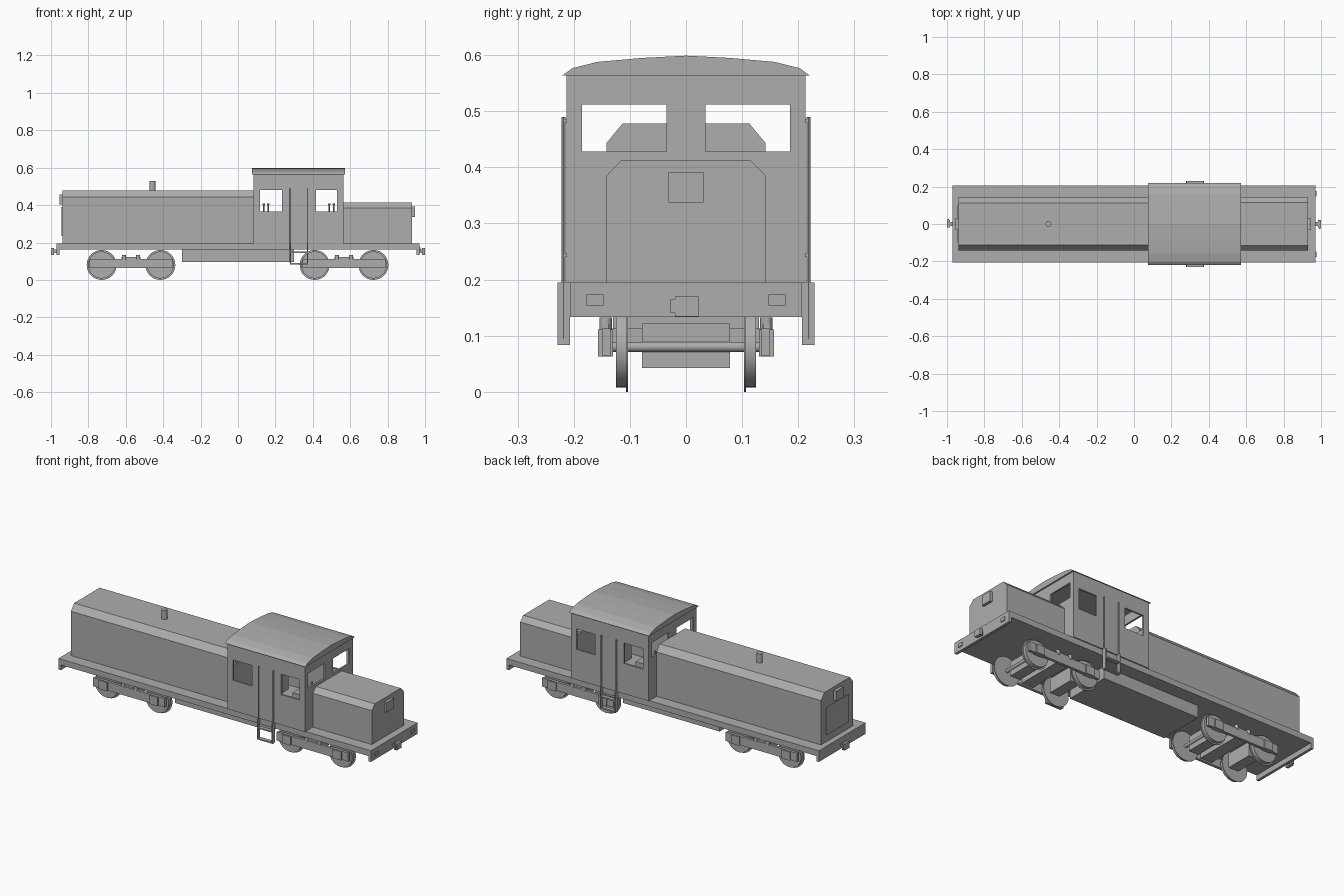
import bpy, bmesh, math
from mathutils import Matrix, Vector

if "Cube" in bpy.data.objects:
    bpy.data.objects.remove(bpy.data.objects["Cube"])

grey = bpy.data.materials.new("body grey")
grey.diffuse_color = (0.42, 0.42, 0.42, 1)
grey.use_nodes = True
grey.node_tree.nodes["Principled BSDF"].inputs["Base Color"].default_value = grey.diffuse_color


def finish(name, bm):
    bmesh.ops.recalc_face_normals(bm, faces=bm.faces)
    me = bpy.data.meshes.new(name)
    bm.to_mesh(me)
    bm.free()
    me.materials.append(grey)
    ob = bpy.data.objects.new(name, me)
    bpy.context.collection.objects.link(ob)
    return ob


def box(name, x0, x1, y0, y1, z0, z1):
    bm = bmesh.new()
    bmesh.ops.create_cube(bm, size=1)
    size = Vector((x1 - x0, abs(y1 - y0), z1 - z0))
    mid = Vector(((x0 + x1) / 2, (y0 + y1) / 2, (z0 + z1) / 2))
    for v in bm.verts:
        v.co = v.co * size + mid
    return finish(name, bm)


def cyl(name, center, r, length, axis='Z', n=32):
    bm = bmesh.new()
    rot = Matrix.Rotation(math.pi / 2, 4, 'X') if axis == 'Y' else Matrix()
    bmesh.ops.create_cone(bm, cap_ends=True, segments=n, radius1=r, radius2=r,
                          depth=length, matrix=Matrix.Translation(center) @ rot)
    ob = finish(name, bm)
    ob.data.shade_smooth()
    ob.data.set_sharp_from_angle(angle=math.radians(35))
    return ob


def prism(name, x0, x1, half):
    """Extrude a (y, z) half profile, mirrored in y, along x."""
    pts = half + [(-y, z) for y, z in reversed(half) if y > 0]
    bm = bmesh.new()
    f = bm.faces.new([bm.verts.new((x0, y, z)) for y, z in pts])
    ext = bmesh.ops.extrude_face_region(bm, geom=[f])["geom"]
    bmesh.ops.translate(bm, vec=(x1 - x0, 0, 0),
                        verts=[v for v in ext if isinstance(v, bmesh.types.BMVert)])
    return finish(name, bm)


def wall(name, us, vs, holes, place, inward):
    """Thin wall from a grid of cells, leaving the hole cells open."""
    bm = bmesh.new()
    grid = [[bm.verts.new(place(u, v)) for v in vs] for u in us]
    for i in range(len(us) - 1):
        for j in range(len(vs) - 1):
            if (i, j) not in holes:
                bm.faces.new((grid[i][j], grid[i + 1][j], grid[i + 1][j + 1], grid[i][j + 1]))
    ext = bmesh.ops.extrude_face_region(bm, geom=bm.faces[:], use_keep_orig=True)["geom"]
    bmesh.ops.translate(bm, vec=inward,
                        verts=[v for v in ext if isinstance(v, bmesh.types.BMVert)])
    bmesh.ops.dissolve_limit(bm, angle_limit=0.01, verts=bm.verts[:], edges=bm.edges[:])
    return finish(name, bm)


# frame: deck, end beams, couplers, centre tank
box("deck", -0.97, 0.97, -0.207, 0.207, 0.162, 0.195)
box("centre_tank", -0.30, 0.30, -0.13, 0.13, 0.095, 0.162)
for s in (-1, 1):
    def ends(name, a, b, y0, y1, z0, z1):
        box(name, min(s * a, s * b), max(s * a, s * b), y0, y1, z0, z1)
    ends("end_beam", 0.955, 0.97, -0.207, 0.207, 0.133, 0.195)
    ends("coupler_shank", 0.965, 0.988, -0.01, 0.01, 0.143, 0.162)
    ends("coupler_head", 0.984, 1.0, -0.02, 0.022, 0.134, 0.17)
    ends("coupler_knuckle", 0.988, 0.998, s * -0.028, s * -0.018, 0.14, 0.165)
for y in (-0.162, 0.162):
    box("marker_lamp", 0.968, 0.975, y - 0.015, y + 0.015, 0.154, 0.173)

# hoods, lamps, end door, exhaust
prism("long_hood", -0.938, 0.085, [(0.142, 0.195), (0.142, 0.443), (0.113, 0.478)])
prism("short_hood", 0.562, 0.93, [(0.142, 0.195), (0.142, 0.385), (0.115, 0.413)])
box("rear_lamp", -0.955, -0.935, -0.031, 0.031, 0.402, 0.458)
box("front_lamp", 0.928, 0.945, -0.031, 0.031, 0.337, 0.392)
box("end_door", -0.943, -0.935, -0.1, 0.1, 0.235, 0.39)
cyl("exhaust", (-0.457, 0, 0.502), 0.016, 0.056, n=16)

# cab walls with window openings, and curved roof
X0, X1, Y = 0.083, 0.564, 0.213
for s in (-1, 1):
    wall("cab_side", [X0, 0.118, 0.235, 0.417, 0.53, X1], [0.195, 0.365, 0.48, 0.567],
         {(1, 1), (3, 1)}, lambda u, v: (u, s * Y, v), (0, -s * 0.01, 0))
for x, d in ((X0, 0.01), (X1, -0.01)):
    wall("cab_end", [-Y, -0.185, -0.035, 0.035, 0.185, Y], [0.195, 0.428, 0.512, 0.567],
         {(1, 1), (3, 1)}, lambda u, v: (x, u, v), (d, 0, 0))
prism("cab_roof", 0.075, 0.572, [(0.22, 0.564), (0.202, 0.577), (0.157, 0.588),
                                (0.077, 0.595), (0, 0.599)])

# driving desks with levers inside the cab
for x, y in ((0.15, 0.1), (0.5, -0.1)):
    box("control_desk", x - 0.05, x + 0.05, y - 0.06, y + 0.06, 0.195, 0.365)
    for k in (-0.012, 0.012):
        cyl("control_lever", (x + k, y + k * 2, 0.385), 0.003, 0.044, n=8)
        cyl("lever_knob", (x + k, y + k * 2, 0.405), 0.006, 0.008, n=8)

# handrails and steps at the cab doors
for s in (-1, 1):
    for x in (0.28, 0.372):
        cyl("handrail", (x, s * 0.2185, 0.292), 0.0035, 0.396, n=8)
        for z in (0.24, 0.48):
            box("rail_bracket", x - 0.003, x + 0.003, s * 0.21, s * 0.219, z, z + 0.006)
        box("step_side", x - 0.003, x + 0.003, s * 0.207, s * 0.229, 0.083, 0.195)
    for z in (0.083, 0.145):
        box("step_tread", 0.28, 0.372, s * 0.207, s * 0.229, z, z + 0.007)

# two bogies
for c in (-0.572, 0.567):
    for d in (-1, 1):
        ax = c + d * 0.157
        cyl("axle", (ax, 0, 0.08), 0.009, 0.27, 'Y', 16)
        a, b = sorted((ax, ax - d * 0.06))
        box("traction_motor", a, b, -0.078, 0.078, 0.042, 0.122)
        for s in (-1, 1):
            cyl("wheel_tread", (ax, s * 0.1155, 0.08), 0.072, 0.019, 'Y')
            cyl("wheel_flange", (ax, s * 0.105, 0.08), 0.08, 0.004, 'Y')
            box("axle_box", ax - 0.026, ax + 0.026, s * 0.13, s * 0.157, 0.063, 0.111)
    box("bogie_crossbeam", c - 0.035, c + 0.035, -0.14, 0.14, 0.072, 0.113)
    for s in (-1, 1):
        box("bogie_side_frame", c - 0.222, c + 0.222, s * 0.135, s * 0.15, 0.064, 0.113)
        box("spring_bar", c - 0.05, c + 0.05, s * 0.137, s * 0.148, 0.112, 0.122)
        for k in (-0.038, 0.038):
            cyl("bogie_spring", (c + k, s * 0.143, 0.12), 0.011, 0.024, n=12)
